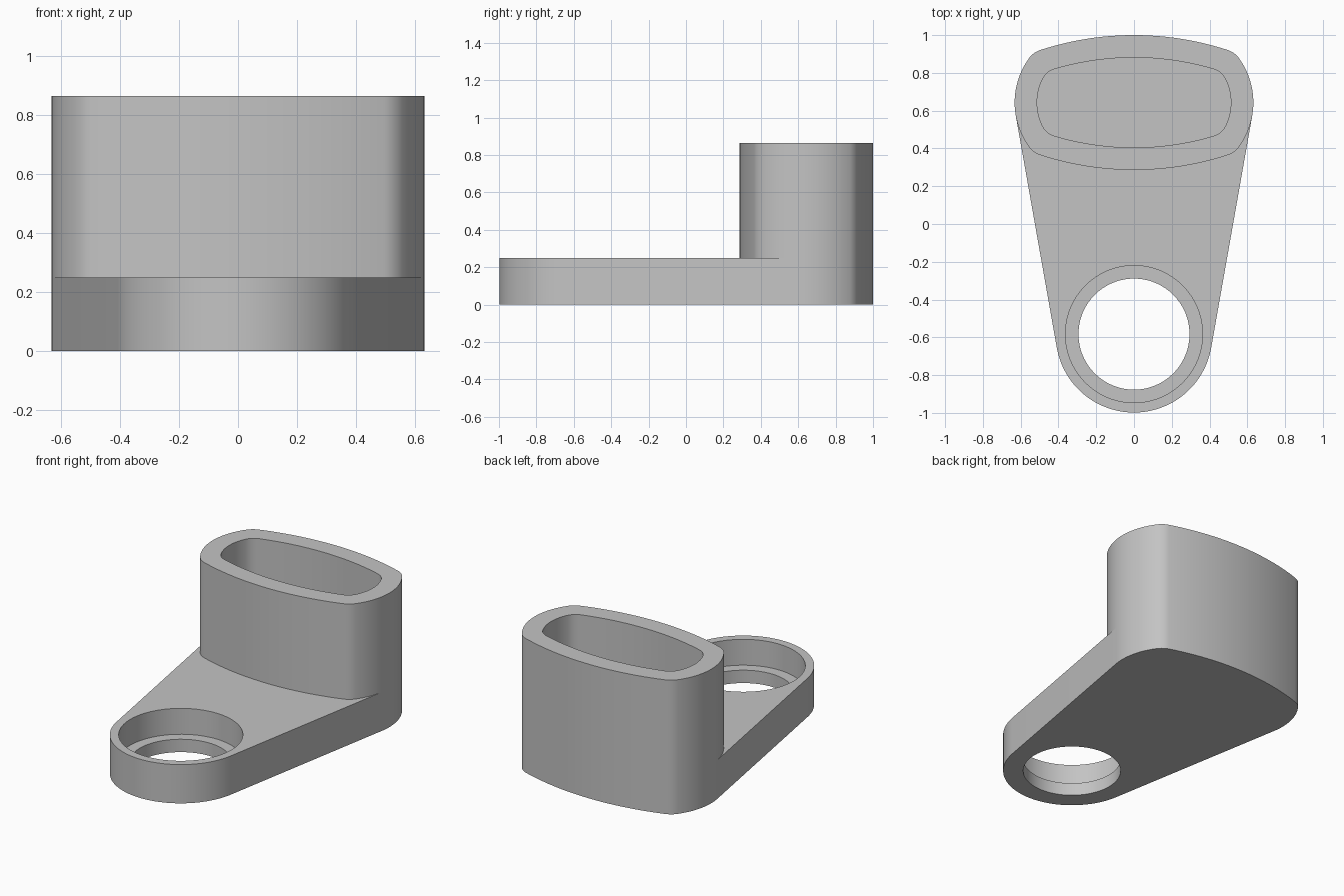
import bpy, bmesh
from math import sin, cos, pi, atan2, acos, hypot, radians

if "Cube" in bpy.data.objects:
    bpy.data.objects.remove(bpy.data.objects["Cube"], do_unlink=True)

PLATE_TOP, TOWER_TOP = 0.25, 0.865
TOWER_Y, EYE_Y, EYE_R = 0.643, -0.583, 0.415

grey = bpy.data.materials.new("plain grey")
grey.use_nodes = True
grey.diffuse_color = (0.55, 0.55, 0.55, 1)
grey.node_tree.nodes["Principled BSDF"].inputs["Base Color"].default_value = grey.diffuse_color


def arc(cx, cy, r, a0, a1, n):
    return [(cx + r * cos(a0 + (a1 - a0) * i / n), cy + r * sin(a0 + (a1 - a0) * i / n))
            for i in range(n + 1)]


def bowed_oblong(a, b, side_r, long_r, corner_r):
    """Oblong of four bowed sides joined by tangent corner arcs."""
    sx, ty = a - side_r, b - long_r
    d1, d2 = side_r - corner_r, long_r - corner_r
    d = hypot(sx, ty)
    # Corner centre: where the two offset arcs meet
    t = atan2(ty, -sx) + acos((d1 * d1 + d * d - d2 * d2) / (2 * d1 * d))
    cx, cy = sx + d1 * cos(t), d1 * sin(t)
    t1, t2 = atan2(cy, cx - sx), atan2(cy - ty, cx)
    quarter = (arc(sx, 0, side_r, 0, t1, 12) + arc(cx, cy, corner_r, t1, t2, 10)[1:]
               + arc(0, ty, long_r, t2, pi / 2, 12)[1:])
    half = quarter + [(-x, y) for x, y in quarter[-2::-1]]
    full = half + [(x, -y) for x, y in half[-2:0:-1]]
    return [(x, y + TOWER_Y) for x, y in full]


def finish(name, bm):
    bmesh.ops.recalc_face_normals(bm, faces=bm.faces)
    mesh = bpy.data.meshes.new(name)
    bm.to_mesh(mesh)
    bm.free()
    mesh.materials.append(grey)
    obj = bpy.data.objects.new(name, mesh)
    bpy.context.collection.objects.link(obj)
    return obj


def prism(name, outline, z0, z1):
    bm = bmesh.new()
    rings = [[bm.verts.new((x, y, z)) for x, y in outline] for z in (z0, z1)]
    n = len(outline)
    for ring in rings:
        bm.faces.new(ring)
    for i in range(n):
        j = (i + 1) % n
        bm.faces.new((rings[0][i], rings[0][j], rings[1][j], rings[1][i]))
    return finish(name, bm)


def activate(obj):
    bpy.ops.object.select_all(action='DESELECT')
    obj.select_set(True)
    bpy.context.view_layer.objects.active = obj


def cut(obj, cutter):
    cutter.hide_render = True
    mod = obj.modifiers.new("cut", 'BOOLEAN')
    mod.operation, mod.solver, mod.object = 'DIFFERENCE', 'EXACT', cutter
    activate(obj)
    bpy.ops.object.modifier_apply(modifier=mod.name)
    bpy.data.objects.remove(cutter, do_unlink=True)


outer = bowed_oblong(0.632, 0.357, 0.40, 1.60, 0.12)
inner = bowed_oblong(0.513, 0.238, 0.28, 1.48, 0.10)

# Base plate: tapers from the tower outline to the round eye
eye = arc(0, EYE_Y, EYE_R, pi + radians(10.2), 2 * pi - radians(10.2), 64)
outline = [p for p in outer if p[1] > TOWER_Y - 0.071] + eye
outline.sort(key=lambda p: atan2(p[1], p[0]))
base = prism("base_plate", outline, 0, PLATE_TOP)
for name, r, z0 in (("counterbore", 0.363, 0.083), ("through_hole", 0.294, -0.1)):
    cut(base, prism(name, arc(0, EYE_Y, r, 0, 2 * pi, 96)[:-1], z0, 0.5))
cut(base, prism("pocket", inner, 0.12, 0.5))

# Hollow tower: walls and rim around the pocket
bm = bmesh.new()
loops = [[bm.verts.new((x, y, z)) for x, y in pts]
         for pts, z in ((outer, PLATE_TOP), (outer, TOWER_TOP),
                        (inner, TOWER_TOP), (inner, PLATE_TOP))]
for lower, upper in zip(loops, loops[1:]):
    for i in range(len(outer)):
        j = (i + 1) % len(outer)
        bm.faces.new((lower[i], lower[j], upper[j], upper[i]))
tower = finish("hollow_tower", bm)

for obj in (base, tower):
    activate(obj)
    bpy.ops.object.shade_smooth_by_angle(angle=radians(30))
